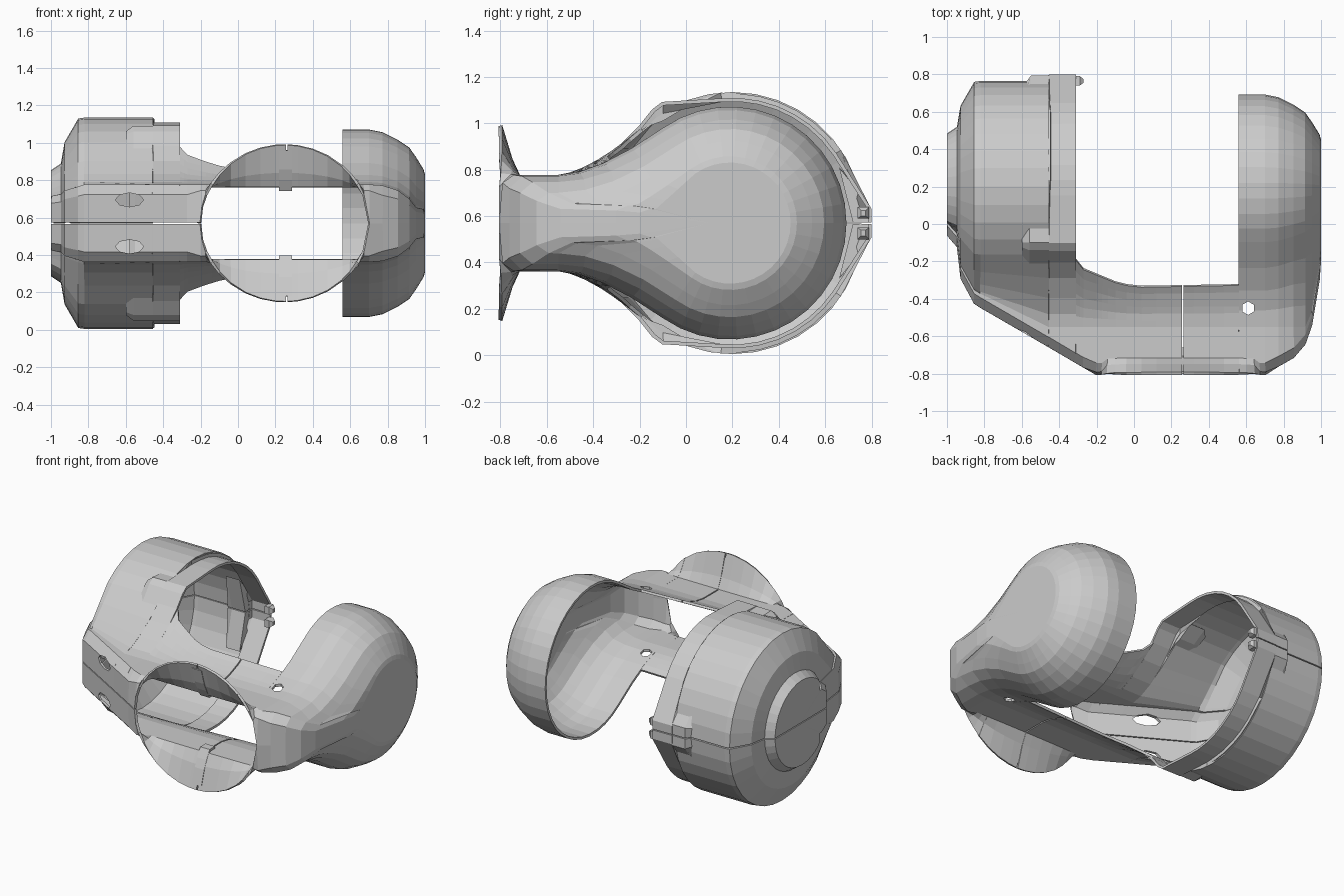
import bpy, bmesh, math

if "Cube" in bpy.data.objects:
    bpy.data.objects.remove(bpy.data.objects["Cube"])

H = 0.57          # height of the symmetry plane
GAP = 0.003       # half width of the parting seam
T = 0.016         # wall thickness


def finish(name, bm, solid=True, mirror=True):
    bmesh.ops.remove_doubles(bm, verts=bm.verts, dist=0.0005)
    bmesh.ops.recalc_face_normals(bm, faces=bm.faces)
    me = bpy.data.meshes.new(name)
    bm.to_mesh(me)
    bm.free()
    ob = bpy.data.objects.new(name, me)
    bpy.context.collection.objects.link(ob)
    ob.location.z = H
    if mirror:
        m = ob.modifiers.new("mirror", 'MIRROR')
        m.use_axis = (False, False, True)
    if solid:
        s = ob.modifiers.new("wall", 'SOLIDIFY')
        s.thickness = T
        s.offset = 0
    return ob


def loft(name, cols, **kw):
    """Skin between columns, each (x, [(y, z), ...])."""
    bm = bmesh.new()
    grid = [[bm.verts.new((x, y, z)) for y, z in pts] for x, pts in cols]
    for a, b in zip(grid, grid[1:]):
        for i in range(len(a) - 1):
            bm.faces.new((a[i], a[i + 1], b[i + 1], b[i]))
    return finish(name, bm, **kw)


def prism(name, stations):
    """Closed solid through polygon stations, mirrored top to bottom."""
    bm = bmesh.new()
    rings = [[bm.verts.new((x, y, z)) for y, z in pts] for x, pts in stations]
    n = len(rings[0])
    for a, b in zip(rings, rings[1:]):
        for i in range(n):
            bm.faces.new((a[i], a[(i + 1) % n], b[(i + 1) % n], b[i]))
    bm.faces.new(rings[0])
    bm.faces.new(rings[-1])
    return finish(name, bm, solid=False)


def arc(R, c, a0, a1, n, z0=0.0):
    return [(c + R * math.cos(math.radians(a0 + (a1 - a0) * i / n)),
             max(z0, R * math.sin(math.radians(a0 + (a1 - a0) * i / n)))) for i in range(n + 1)]


def neck(R, c, a, w, tail):
    """Curve from the end of the round part into the straight neck."""
    r = math.radians(a)
    ey, ez = c + R * math.cos(r), R * math.sin(r)
    dy = max(-0.55, tail[0][0] + 0.02)
    cy = max(dy, ey - (ez - w) * math.tan(r - math.pi / 2) ** -1)
    return [((1 - t) ** 2 * ey + 2 * t * (1 - t) * cy + t * t * dy,
             (1 - t) ** 2 * ez + 2 * t * (1 - t) * w + t * t * w) for t in (.25, .5, .75, 1)]


def section(R, c, a, w, tail, z0):
    return arc(R, c, 0, a, 13, z0) + neck(R, c, a, w, tail) + tail


def wall_tail(yf, w, z0):
    return [(yf + 0.05, w), (yf, w * 0.75), (yf, z0)]


def diag(x):
    return -0.42 - (x + 0.85) * 0.585


def rim_tail(x):
    """Flared mouth at the front."""
    q = (x - 0.25) / 0.45
    rim = 0.42 * math.sqrt(max(0, 1 - q * q))
    if rim < 0.2:
        return [(-0.74, 0.2), (-0.785, max(rim, 0.17)), (-0.8, max(rim, GAP))]
    return [(-0.72, 0.2), (-0.755, 0.2 + (rim - 0.2) * 0.33), (-0.8, rim)]


# Left drum with its stepped end cap
cols = [(-0.992, [(0.22, GAP)] * 21)]
for x, R, w, yf in [(-.992, .28, .14, -.06), (-.94, .315, .15, -.12), (-.92, .43, .17, -.29),
                    (-.85, .553, .19, -.42), (-.82, .557, .2, -.44), (-.455, .557, .2, diag(-.455))]:
    cols.append((x, section(R, 0.2, 130, w, wall_tail(yf, w, GAP), GAP)))
drum = loft("drum_shell", cols)


# Collar round the drum mouth, with shoulders and a clasp point
def collar(x, r, grow):
    tail = wall_tail(diag(x), 0.2, GAP)
    pts = [(.2 + .355 * 1.58, GAP), (.755, .06)] if not grow else [(.792, GAP), (.792, .06)]
    pts += arc(r, 0.2, 34, 95, 7)
    pts += [(-.1, .515), (-.14, .485), (-.2, .41)] if grow else [(-.1, .475), (-.13, .455), (-.18, .41)]
    return (x, pts + neck(.557, .2, 130, .2, tail) + tail)


loft("drum_collar", [collar(-.455, .557, False), collar(-.45, .532, True), collar(-.31, .532, True)])
shoulder = [(0.0, .50), (-.02, .517), (-.1, .52), (-.14, .49), (-.21, .4), (-.1, .44)]
prism("collar_shoulder", [(-.6, [(y * .6 - .04, z * .5 + .23) for y, z in shoulder]),
                          (-.56, shoulder), (-.45, shoulder)])
clasp = [(.66, .24), (.795, .07), (.795, GAP), (.72, GAP)]
prism("clasp_block", [(-.58, [(.71, .19), (.755, .06), (.755, GAP), (.72, GAP)]),
                      (-.55, clasp), (-.45, clasp)])
nub = [(.74, .07), (.79, .07), (.79, .02), (.74, .02)]
prism("clasp_nub", [(-.32, nub), (-.29, nub), (-.27, [(.755, .055), (.775, .055), (.775, .03), (.755, .03)])])

# Bridge between drum and cup, open at the back and flared at the front
EDGE = [(-.31, -.19), (-.27, -.24), (-.1, -.31), (0, -.335), (.56, -.325)]


def interp(table, x):
    for (a, va), (b, vb) in zip(table, table[1:]):
        if min(a, b) <= x <= max(a, b):
            return va + (vb - va) * (x - a) / (b - a)
    return table[-1][1]


def bridge_col(x):
    f = (x + 0.31) / 0.87
    tail = wall_tail(diag(x), 0.2, GAP) if x < -0.2 else rim_tail(x)
    R, c, a = .557 - .062 * f, .2 - .01 * f, 130 - 5 * f
    curve = arc(R, c, 95, a, 5) + neck(R, c, a, .2, tail)
    y0 = interp(EDGE, x)
    ys = [y0 + (-0.55 - y0) * i / 6 for i in range(7)]
    return (x, [(y, interp(curve, y)) for y in ys] + tail)


loft("bridge_left", [bridge_col(x) for x in (-.31, -.29, -.27, -.2, -.19, -.17, -.14, -.1, -.04, .04, .12, .2, .256)])
loft("bridge_right", [bridge_col(x) for x in (.264, .32, .4, .48, .56)])

# Strap ribs inside the flared mouth
strap = [(-.795, .39), (-.765, .29), (-.74, .235), (-.71, .18), (-.66, .18)]
loft("mouth_strap", [(.22, strap), (.29, strap)])

# Right cup, teardrop outline, open towards the drum
cols = [(x, section(.494, .19, 125, .2, rim_tail(x)[:2] + [(-.8, max(0, rim_tail(x)[2][1] - GAP * (x > .69)))], 0))
        for x in (.56, .6, .64, .67, .7)]
for x, R, w, yf in [(.77, .48, .195, -.755), (.85, .44, .17, -.71), (.91, .4, .125, -.64),
                    (.945, .35, .08, -.54), (.985, .285, .07, -.3), (.992, .26, .06, -.2)]:
    cols.append((x, section(R, .19, 125, w, wall_tail(yf, w, 0), 0)))
cols.append((.992, [(.1, 0)] * 21))
cup = loft("cup_shell", cols)


# Screw hole in the cup neck and slots in the slanted drum wall
def cut(target, name, bm):
    c = finish(name, bm, solid=False, mirror=False)
    c.hide_render = True
    c.hide_viewport = True
    c.display_type = 'WIRE'
    b = target.modifiers.new("cut", 'BOOLEAN')
    b.operation = 'DIFFERENCE'
    b.object = c


bm = bmesh.new()
bmesh.ops.create_cone(bm, cap_ends=True, segments=6, radius1=.036, radius2=.036, depth=1)
bmesh.ops.translate(bm, verts=bm.verts, vec=(.61, -.45, 0))
cut(cup, "screw_hole_cutter", bm)

bm = bmesh.new()
for s in (-1, 1):
    vs = bmesh.ops.create_cone(bm, cap_ends=True, segments=8, radius1=.075, radius2=.075, depth=.24)["verts"]
    for v in vs:
        x, y, z = v.co
        v.co = (-.58 + x, -.57 + z, s * .125 + y * .5)
cut(drum, "slot_cutter", bm)
